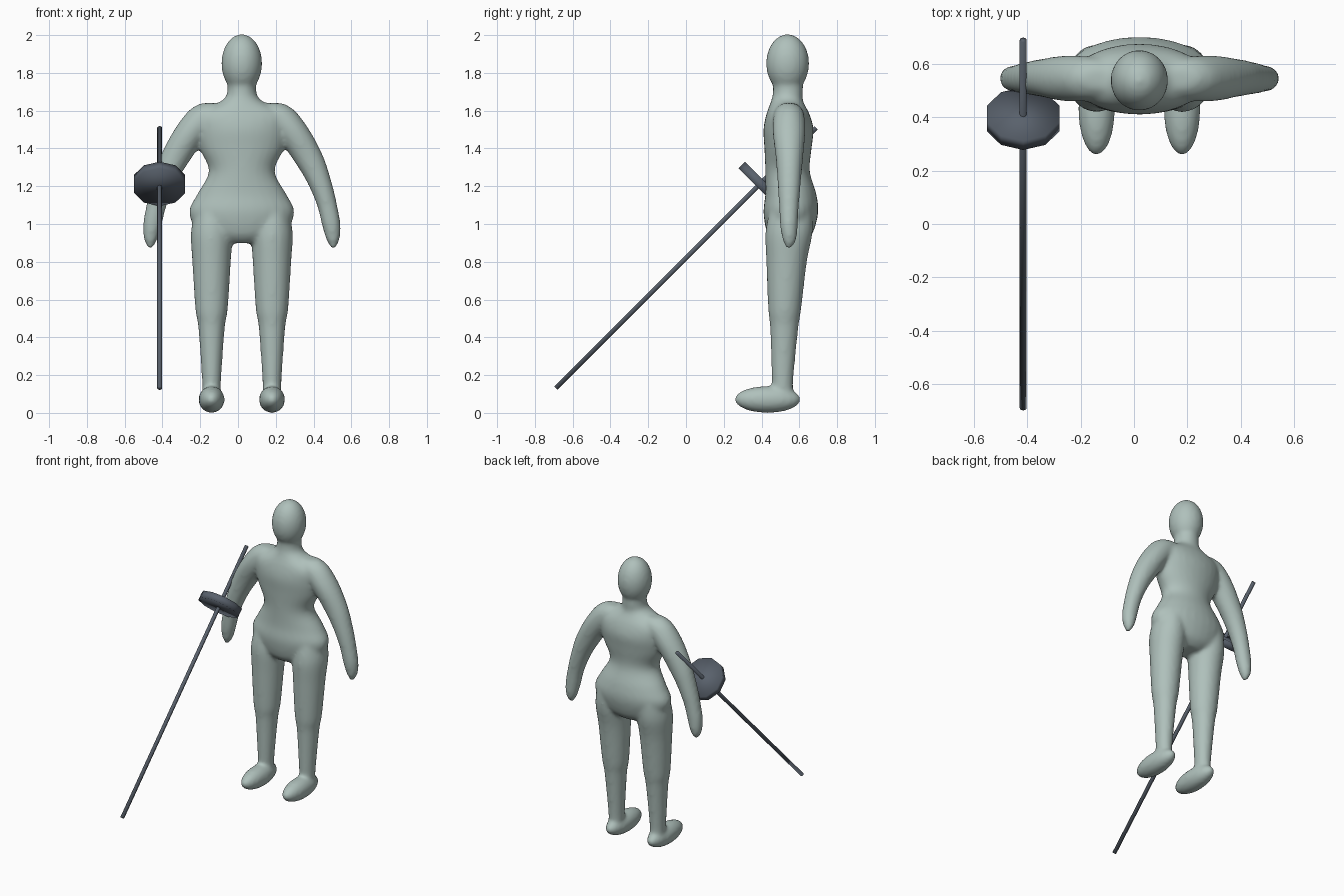
import bpy, bmesh, math
from mathutils import Matrix, Vector

cube = bpy.data.objects.get("Cube")
if cube:
    bpy.data.objects.remove(cube)

MIDDLE = .02      # centre line of the figure
SIDES = 28
STEPS = 4         # rings between two profile rows
SLOPE = Matrix.Rotation(-math.pi / 4, 4, 'X')


def make_material(name, rgb):
    material = bpy.data.materials.new(name)
    material.use_nodes = True
    material.diffuse_color = (*rgb, 1)
    shader = material.node_tree.nodes["Principled BSDF"]
    shader.inputs["Base Color"].default_value = (*rgb, 1)
    return material


def make_object(name, bm, material):
    bmesh.ops.recalc_face_normals(bm, faces=bm.faces)
    for face in bm.faces:
        face.smooth = True
    mesh = bpy.data.meshes.new(name)
    bm.to_mesh(mesh)
    bm.free()
    mesh.materials.append(material)
    obj = bpy.data.objects.new(name, mesh)
    bpy.context.collection.objects.link(obj)
    return obj


def smooth_rows(rows):
    """Fill in a soft curve through the profile rows."""
    rows = [Vector(row) for row in rows]
    padded = [rows[0], *rows, rows[-1]]
    for before, start, end, after in zip(padded, padded[1:], padded[2:], padded[3:]):
        for step in range(STEPS):
            t = step / STEPS
            leave, arrive = (end - before) / 2, (after - start) / 2
            bend = (leave - (end - start)) * (1 - t) + ((end - start) - arrive) * t
            yield start.lerp(end, t) + bend * t * (1 - t)
    yield rows[-1]


def loft(bm, rows, offset):
    """Closed upright tube; rows hold height, half width, front and back."""
    loops = []
    for z, width, front, back in smooth_rows(rows):
        centre = Vector((MIDDLE + offset(z), (front + back) / 2, z))
        depth = (back - front) / 2
        angles = [math.tau * i / SIDES for i in range(SIDES)]
        loops.append([bm.verts.new(centre + Vector((width * math.cos(a), depth * math.sin(a), 0)))
                      for a in angles])
    for lower, upper in zip(loops, loops[1:]):
        for i in range(SIDES):
            bm.faces.new((lower[i - 1], lower[i], upper[i], upper[i - 1]))
    bm.faces.new(loops[0])
    bm.faces.new(loops[-1])


def ellipsoid(bm, centre, half_size):
    place = Matrix.Translation(centre) @ Matrix.Diagonal((*half_size, 1))
    bmesh.ops.create_uvsphere(bm, u_segments=SIDES, v_segments=SIDES, radius=1, matrix=place)


def sloping_cylinder(name, centre, radius, length, sides, material):
    bm = bmesh.new()
    bmesh.ops.create_cone(bm, cap_ends=True, segments=sides, radius1=radius, radius2=radius,
                          depth=length, matrix=Matrix.Translation(centre) @ SLOPE)
    make_object(name, bm, material)


skin = make_material("pale_grey_green", (.43, .53, .5))
steel = make_material("dark_steel", (.1, .12, .15))

# Crotch, hips, waist, chest, shoulders and neck
trunk = [
    (.9, .1, .47, .62), (.95, .22, .43, .67), (1.06, .28, .41, .7),
    (1.16, .235, .42, .69), (1.28, .174, .42, .655), (1.4, .225, .415, .665),
    (1.5, .25, .41, .675), (1.58, .25, .425, .655), (1.65, .11, .45, .62),
    (1.7, .077, .46, .62), (1.8, .08, .46, .62),
]
# Fingertips, wrist, elbow and shoulder
arm = [
    (.87, .01, .53, .56), (.92, .036, .51, .585), (1, .05, .497, .592),
    (1.1, .054, .492, .598), (1.24, .068, .483, .61), (1.35, .085, .475, .62),
    (1.5, .1, .458, .632), (1.6, .1, .47, .62), (1.64, .07, .51, .58),
]
# Ankle, calf, knee, thigh and hip
leg = [
    (.07, .05, .46, .57), (.16, .05, .455, .567), (.45, .07, .445, .595),
    (.55, .086, .435, .61), (.8, .102, .425, .64), (.95, .11, .42, .67),
    (1.06, .09, .44, .67),
]
LEG_OFFSET = .16

bm = bmesh.new()
loft(bm, trunk, lambda z: 0)
ellipsoid(bm, (MIDDLE, .538, 1.85), (.108, .114, .155))
for side in (-1, 1):
    # Arms swing outwards towards the hands
    loft(bm, arm, lambda z: side * (.485 - .54 * (z - .85) ** 2))
    loft(bm, leg, lambda z: side * LEG_OFFSET)
    ellipsoid(bm, (MIDDLE + side * LEG_OFFSET, .432, .071), (.069, .176, .071))
body = make_object("body", bm, skin)

# Fuse the limbs into one soft skin
fuse = body.modifiers.new("fuse", 'REMESH')
fuse.mode = 'VOXEL'
fuse.voxel_size = .012
fuse.use_smooth_shade = True
soften = body.modifiers.new("soften", 'SMOOTH')
soften.factor = .5
soften.iterations = 10

# Long pole with its round hand guard
sloping_cylinder("pole", (-.415, 0, .82), .013, 1.95, 8, steel)
sloping_cylinder("hand_guard", (-.415, .395, 1.212), .142, .049, 10, steel)
